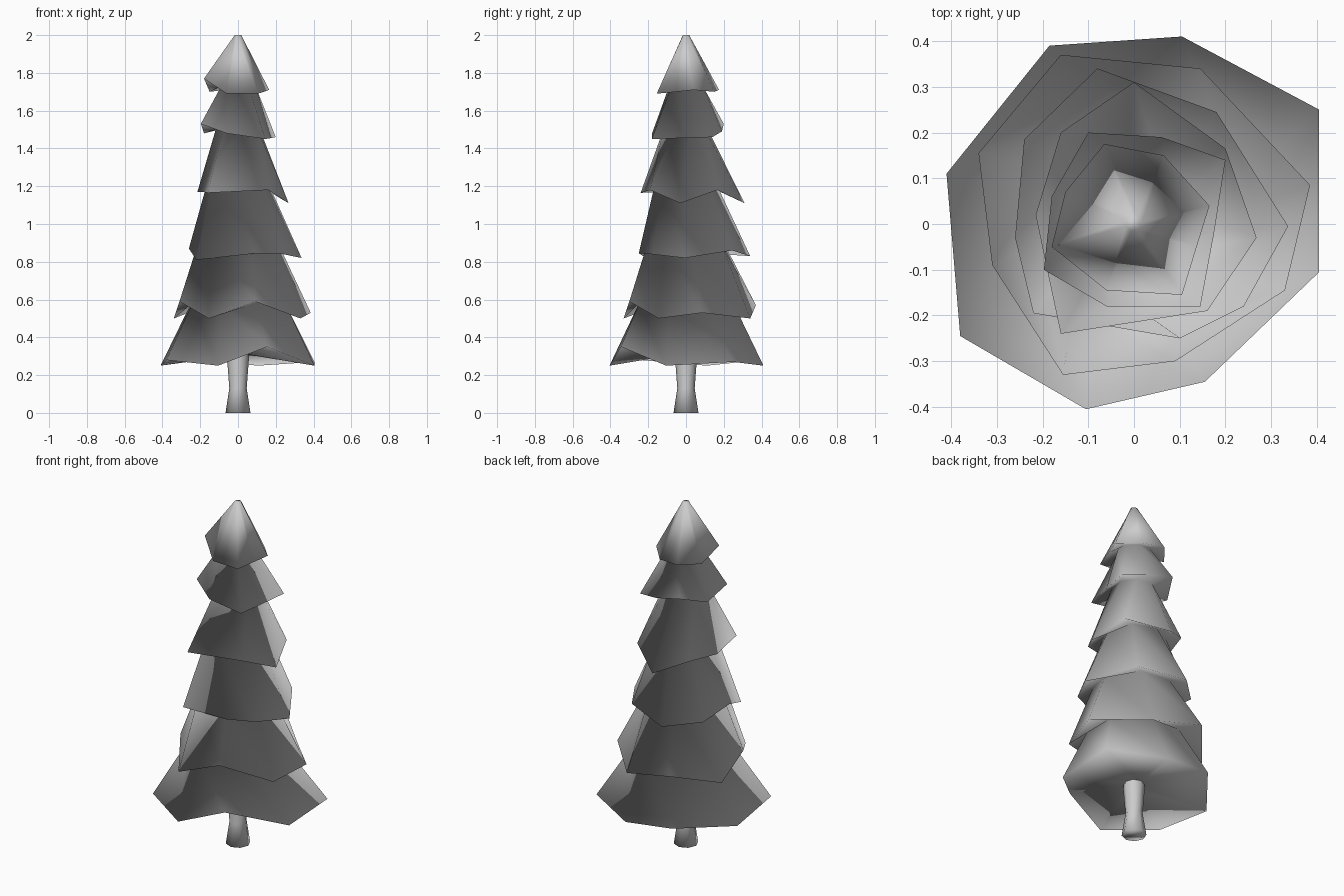
import bpy, bmesh, math
from mathutils import Vector

if "Cube" in bpy.data.objects:
    bpy.data.objects.remove(bpy.data.objects["Cube"])


def finish(name, bm):
    bmesh.ops.recalc_face_normals(bm, faces=bm.faces)
    for f in bm.faces:
        f.smooth = True          # shading runs smoothly over every rim
    me = bpy.data.meshes.new(name)
    bm.to_mesh(me)
    bm.free()
    ob = bpy.data.objects.new(name, me)
    bpy.context.collection.objects.link(ob)


def loft(bm, rings):
    loops = [[bm.verts.new(p) for p in r] for r in rings]
    for a, b in zip(loops, loops[1:]):
        n = len(a)
        for i in range(n):
            j = (i + 1) % n
            bm.faces.new((a[i], a[j], b[j], b[i]))
    return loops


def flat_dir(p):
    return Vector((p[0], p[1], 0)).normalized()


def neck(below, above, r, z):
    """Round ring between two ragged rims, turned halfway between them."""
    return [(flat_dir(a) + flat_dir(b)).normalized() * r + Vector((0, 0, z))
            for a, b in zip(below, above)]


# Ragged branch rims, bottom to top
rim1 = [(-.185, .39, .28), (.105, .41, .25), (.405, .25, .27), (.405, -.105, .25),
        (.155, -.345, .35), (-.105, -.405, .25), (-.38, -.245, .28), (-.41, .11, .25)]
rim2 = [(-.16, .37, .57), (.145, .34, .50), (.385, .085, .53), (.33, -.145, .50),
        (.09, -.30, .59), (-.155, -.33, .50), (-.31, -.09, .59), (-.34, .155, .50)]
rim3 = [(-.08, .34, .83), (.18, .245, .86), (.337, -.005, .82), (.24, -.18, .84),
        (.10, -.25, .845), (-.22, -.195, .81), (-.26, -.03, .87), (-.24, .185, .84)]
rim4 = [(0, .31, 1.11), (.20, .165, 1.18), (.268, -.03, 1.11), (.16, -.19, 1.18),
        (-.16, -.24, 1.165), (-.19, -.10, 1.17), (-.215, .02, 1.17), (-.16, .20, 1.18)]
rim5 = [(-.10, .20, 1.53), (.06, .19, 1.49), (.20, .14, 1.46), (.175, -.02, 1.455),
        (.145, -.18, 1.45), (-.06, -.18, 1.48), (-.197, -.10, 1.53), (-.18, .06, 1.48)]
rim6 = [(-.065, .175, 1.71), (.065, .15, 1.70), (.165, .04, 1.71), (.137, -.05, 1.70),
        (.105, -.155, 1.69), (-.06, -.145, 1.69), (-.18, -.05, 1.77), (-.15, .07, 1.70)]
rims = [rim1, rim2, rim3, rim4, rim5, rim6]
necks = [(.265, .58), (.222, .88), (.168, 1.20), (.12, 1.50), (.095, 1.73)]

# Branches: one skin zigzagging between wide rims and narrow necks
bm = bmesh.new()
rings = [neck(rim1, rim1, .05, .31)]
for i, rim in enumerate(rims):
    rings.append(rim)
    if i < len(necks):
        rings.append(neck(rim, rims[i + 1], *necks[i]))
rings.append(neck(rim6, rim6, .018, 2.0))
loops = loft(bm, rings)
bm.faces.new(loops[-1])
finish("branches", bm)

# Trunk with a pinched waist
bm = bmesh.new()
profile = [(.066, 0), (.046, .13), (.058, .29), (.055, .32)]
loops = loft(bm, [[(r * math.cos(k * math.tau / 8), r * math.sin(k * math.tau / 8), z)
                   for k in range(8)] for r, z in profile])
bm.faces.new(loops[0])
finish("trunk", bm)
